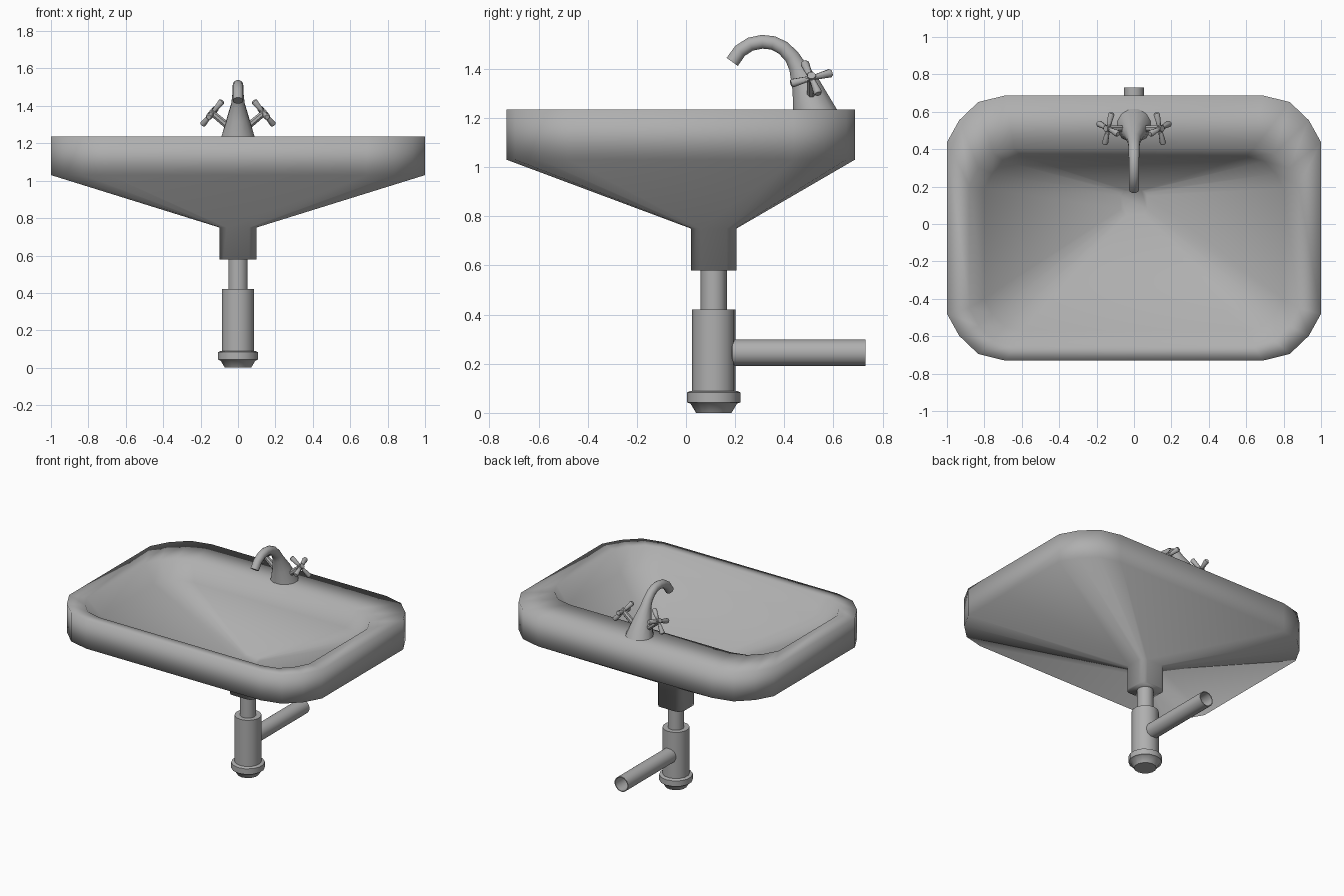
import bpy, math
from mathutils import Vector

if "Cube" in bpy.data.objects:
    bpy.data.objects.remove(bpy.data.objects["Cube"])

grey = bpy.data.materials.new("grey")
grey.diffuse_color = (.43, .43, .43, 1)
grey.use_nodes = True
grey.node_tree.nodes["Principled BSDF"].inputs["Base Color"].default_value = grey.diffuse_color

def make(name, verts, faces, angle=40):
    me = bpy.data.meshes.new(name)
    me.from_pydata(verts, [], faces)
    me.materials.append(grey)
    ob = bpy.data.objects.new(name, me)
    bpy.context.collection.objects.link(ob)
    bpy.ops.object.select_all(action='DESELECT')
    ob.select_set(True)
    bpy.context.view_layer.objects.active = ob
    bpy.ops.object.mode_set(mode='EDIT')
    bpy.ops.mesh.select_all(action='SELECT')
    bpy.ops.mesh.normals_make_consistent(inside=False)
    bpy.ops.object.mode_set(mode='OBJECT')
    bpy.ops.object.shade_smooth_by_angle(angle=math.radians(angle))
    return ob

def loft(name, rings, caps=(True, True), angle=40):
    n = len(rings[0])
    verts = [v for r in rings for v in r]
    faces = [(i*n+j, i*n+(j+1) % n, (i+1)*n+(j+1) % n, (i+1)*n+j)
             for i in range(len(rings)-1) for j in range(n)]
    if caps[0]:
        faces.append(tuple(range(n)))
    if caps[1]:
        faces.append(tuple(range(len(verts)-n, len(verts))))
    return make(name, verts, faces, angle)

def circle(c, axis, r, n):
    # ring of n points around an axis
    axis = Vector(axis).normalized()
    side = Vector((1, 0, 0)) if abs(axis.x) < 0.1 else Vector((0, 1, 0))
    up = axis.cross(side).normalized()
    side = up.cross(axis)
    return [Vector(c) + r*(side*math.cos(2*math.pi*(k+.5)/n) + up*math.sin(2*math.pi*(k+.5)/n))
            for k in range(n)]

def rounded(hx, y0, y1, rx, ry, z):
    # rounded rectangle with three-segment, slightly flattened corners
    corner = [(1, 0), (.79, .47), (.46, .86), (0, 1)]
    pts = []
    for sx, sy in ((1, 1), (-1, 1), (-1, -1), (1, -1)):
        cy = y1 - ry if sy > 0 else y0 + ry
        arc = [(sx*(hx - rx + rx*a), cy + sy*ry*b, z) for a, b in corner]
        pts += arc if sx*sy > 0 else arc[::-1]
    return pts

# basin: collar, sloping underside, wall, flat rim and inner bowl
loft("basin", [
    rounded(.10, .02, .205, .04, .04, .58),
    rounded(.10, .02, .205, .04, .04, .75),
    rounded(1.0, -.73, .687, .31, .25, 1.03),
    rounded(1.0, -.73, .687, .31, .25, 1.235),
    rounded(.88, -.65, .405, .24, .20, 1.235),
    rounded(.80, -.57, .36, .20, .17, 1.11),
    rounded(.07, .05, .18, .03, .03, .81)], angle=125)

# drain pipe, trap and nut
def turned(name, prof, n=14):
    return loft(name, [circle((0, .113, z), (0, 0, 1), r, n) for r, z in prof])

turned("drain_pipe", [(.053, .40), (.053, .60)])
turned("trap_body", [(.088, .07), (.088, .42)])
turned("trap_nut", [(.072, 0), (.095, .038), (.109, .043), (.109, .083), (.095, .09)])

# waste pipe running to the wall, open at the far end
loft("waste_pipe", [circle((0, y, .245), (0, 1, 0), r, 14)
                    for y, r in [(.175, .035), (.19, .054), (.73, .054), (.73, .048), (.21, .048)]])

# tap body and curved spout swept in the side plane
path = [(.525, 1.235, .092), (.487, 1.335, .060), (.453, 1.41, .037), (.43, 1.45, .032),
        (.395, 1.485, .03), (.355, 1.505, .029), (.31, 1.51, .029), (.262, 1.5, .029),
        (.22, 1.473, .029), (.188, 1.428, .029)]
rings = []
for i, (y, z, r) in enumerate(path):
    a, b = path[max(i-1, 0)], path[min(i+1, len(path)-1)]
    axis = (0, 0, 1) if i == 0 else (0, b[0]-a[0], b[1]-a[1])
    rings.append(circle((0, y, z), axis, r, 12))
loft("tap_spout", rings)

# cross handles on both sides
def rod(name, stations, n=8):
    axis = stations[-1][0] - stations[0][0]
    return loft(name, [circle(p, axis, r, n) for p, r in stations])

for s, label in ((1, "right"), (-1, "left")):
    d = Vector((.77*s, 0, .64))
    u, v = Vector((0, 1, 0)), Vector((-.64*s, 0, .77))
    c = Vector((.138*s, .51, 1.362))
    rod(label + "_handle_stem", [(c - d*.14, .02), (c - d*.02, .018), (c + d*.018, .018)])
    ca, sa = math.cos(.33), math.sin(.33)
    for k, arm in enumerate((u*ca + v*sa, v*ca - u*sa)):
        rod(f"{label}_handle_bar_{k+1}", [(c - arm*.088, .013), (c - arm*.08, .018), (c, .010),
                                         (c + arm*.08, .018), (c + arm*.088, .013)])
